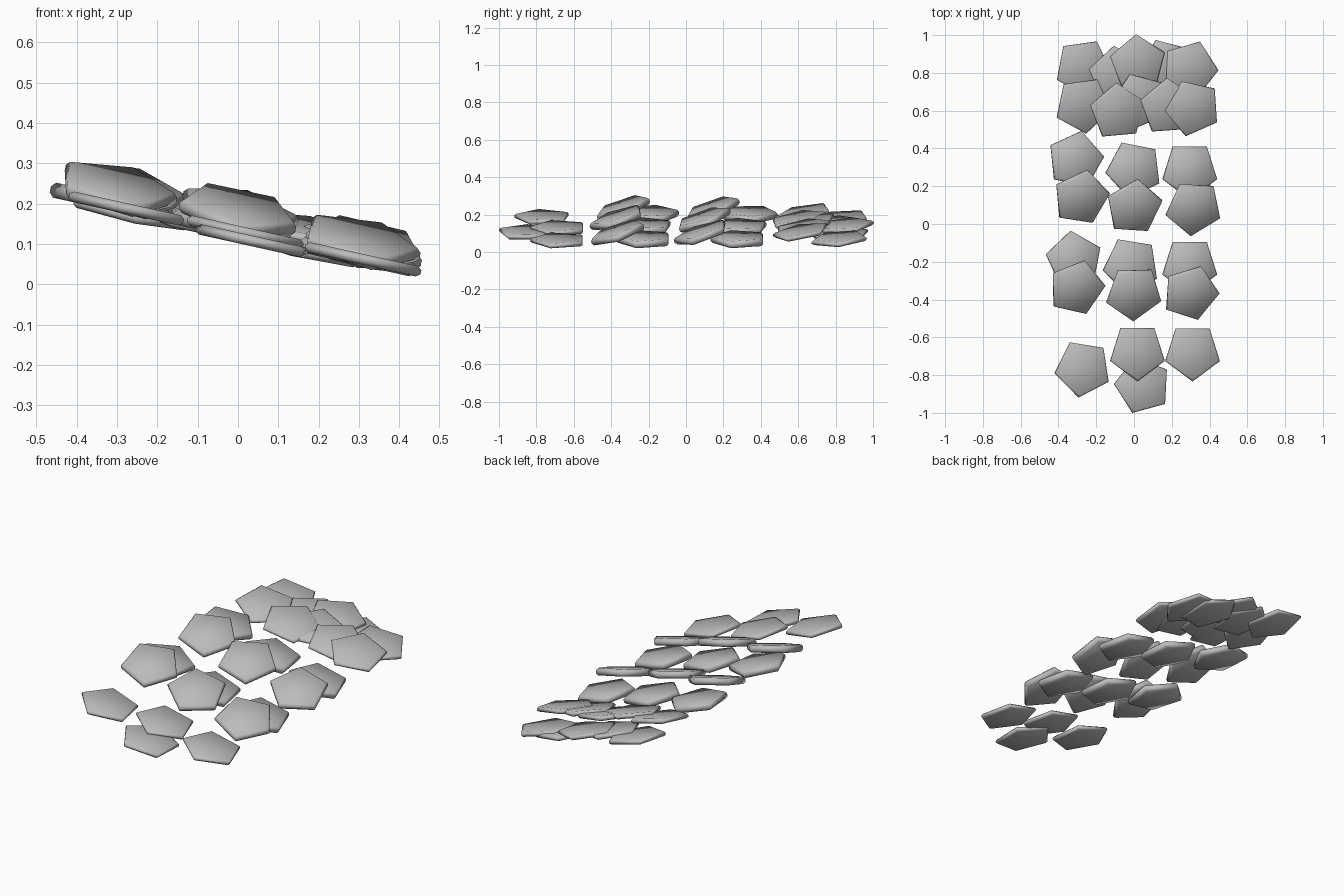
import bpy
import bmesh
from math import cos, sin, radians, tau
from mathutils import Matrix, Vector

default_cube = bpy.data.objects.get("Cube")
if default_cube:
    bpy.data.objects.remove(default_cube, do_unlink=True)

SCALE_RADIUS = 0.155
SIDE_SLOPE = radians(12.5)   # the whole sheet falls towards the left side

# One grey for every scale
grey = bpy.data.materials.new("plain_grey")
grey.use_nodes = True
grey.diffuse_color = (0.5, 0.5, 0.5, 1)
grey.node_tree.nodes["Principled BSDF"].inputs["Base Color"].default_value = (0.5, 0.5, 0.5, 1)


def make_scale_mesh(name, thickness):
    """Five-sided plate with a rounded rim."""
    bm = bmesh.new()
    half = thickness / 2
    profile = [(0.93, -half), (1, -half * 0.4), (1, half * 0.4), (0.93, half)]
    rings = []
    for size, height in profile:
        radius = SCALE_RADIUS * size
        rings.append([bm.verts.new((radius * cos(tau * i / 5), radius * sin(tau * i / 5), height))
                      for i in range(5)])
    for low, high in zip(rings, rings[1:]):
        for i in range(5):
            j = (i + 1) % 5
            bm.faces.new((low[i], low[j], high[j], high[i]))
    bm.faces.new(reversed(rings[0]))
    bm.faces.new(rings[-1])
    for face in bm.faces:
        face.smooth = True
    mesh = bpy.data.meshes.new(name)
    bm.to_mesh(mesh)
    bm.free()
    mesh.materials.append(grey)
    return mesh


thin_scale = make_scale_mesh("thin_scale", 0.026)
thick_scale = make_scale_mesh("thick_scale", 0.038)


def place_row(name, mesh, tilt, scales):
    """Each scale is x, y, spin in degrees, and height above the sloping base."""
    for number, (x, y, spin, lift) in enumerate(scales, 1):
        scale = bpy.data.objects.new(f"{name}_scale_{number}", mesh)
        bpy.context.collection.objects.link(scale)
        place = Matrix.Translation(Vector((x, y, lift - 0.22 * x)))
        slope = Matrix.Rotation(SIDE_SLOPE, 4, "Y")
        raise_back = Matrix.Rotation(radians(tilt), 4, "X")
        turn = Matrix.Rotation(radians(spin), 4, "Z")
        scale.matrix_world = place @ slope @ raise_back @ turn


# Closely overlapping rows at the back
place_row("back_lower", thin_scale, 5, [
    (-.27, .83, 62, .12), (-.09, .79, 97, .13), (.02, .85, 94, .145),
    (.17, .83, 112, .125), (.295, .82, 70, .135)])
place_row("back_upper", thin_scale, 10, [
    (-.27, .63, 62, .15), (-.085, .595, 95, .157), (.03, .65, 112, .163),
    (.18, .62, 94, .17), (.31, .615, 42, .175)])

# Two double rows in the middle: flat scales under tilted ones
place_row("middle_back_lower", thick_scale, 0, [
    (-.31, .34, 78, .133), (0, .29, 43, .133), (.295, .285, 54, .133)])
place_row("middle_back_upper", thick_scale, 18, [
    (-.28, .14, 81, .17), (0, .09, 86, .175), (.317, .085, 51, .17)])
place_row("middle_front_lower", thick_scale, 0, [
    (-.317, -.19, 97, .133), (-.015, -.22, 45, .133), (.295, -.22, 54, .133)])
place_row("middle_front_upper", thick_scale, 18, [
    (-.304, -.338, 77, .17), (0, -.366, 56, .18), (.3, -.365, 72, .17)])

# Loose scales at the front
place_row("front", thin_scale, 0, [
    (-.27, -.765, 45, .127), (.018, -.677, 54, .132), (.31, -.678, 54, .13),
    (.046, -.855, 33, .115)])
